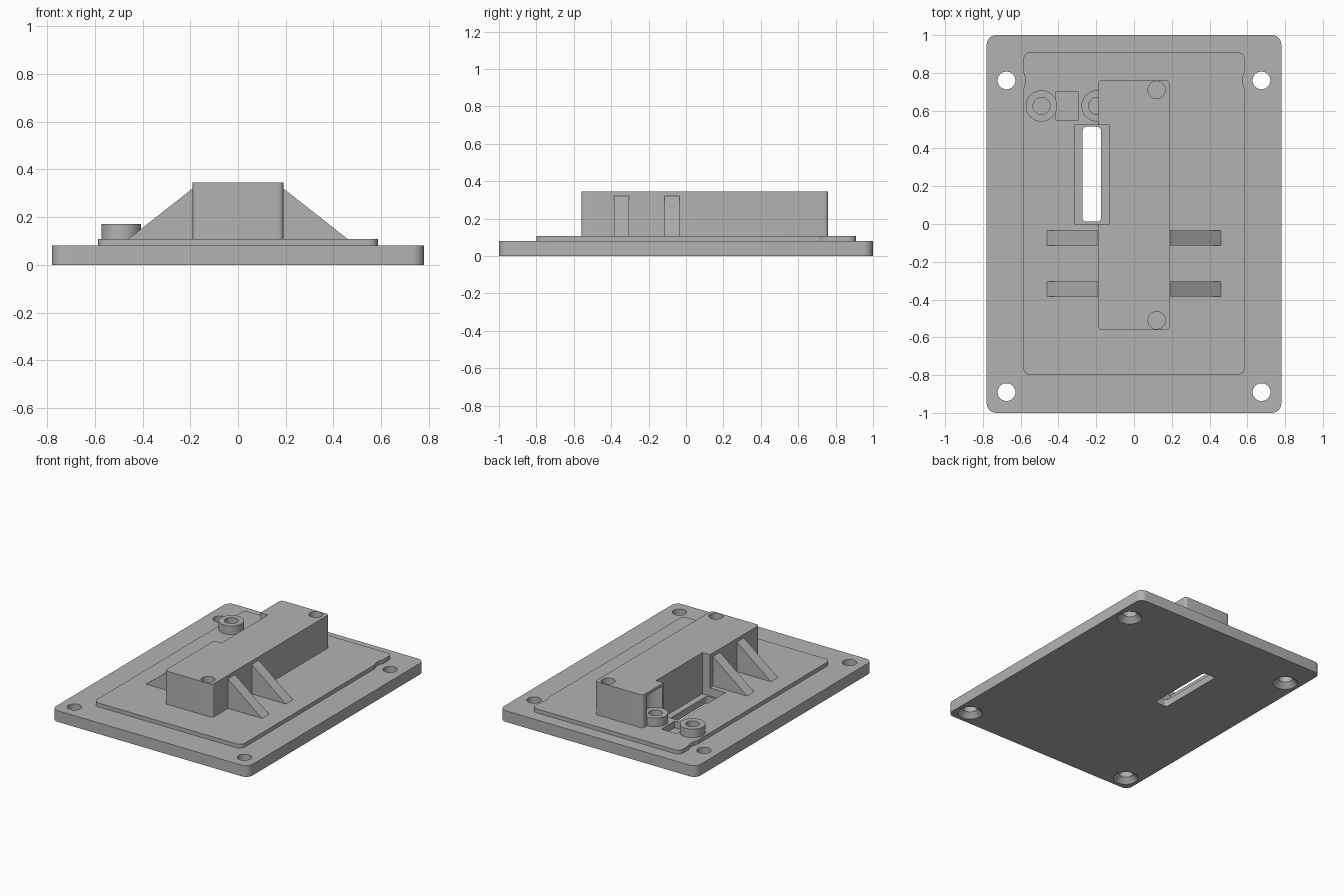
import bpy, bmesh, math
from mathutils import Vector

default = bpy.data.objects.get("Cube")
if default:
    bpy.data.objects.remove(default)

grey = bpy.data.materials.new("matte_grey")
grey.use_nodes = True
colour = (0.45, 0.45, 0.45, 1)
grey.diffuse_color = colour
grey.node_tree.nodes["Principled BSDF"].inputs["Base Color"].default_value = colour


def finish(name, bm):
    bmesh.ops.recalc_face_normals(bm, faces=bm.faces)
    mesh = bpy.data.meshes.new(name)
    bm.to_mesh(mesh)
    bm.free()
    mesh.materials.append(grey)
    obj = bpy.data.objects.new(name, mesh)
    bpy.context.collection.objects.link(obj)
    return obj


def extrude(name, points, direction):
    bm = bmesh.new()
    face = bm.faces.new([bm.verts.new(p) for p in points])
    top = bmesh.ops.extrude_face_region(bm, geom=[face])["geom"]
    verts = [g for g in top if isinstance(g, bmesh.types.BMVert)]
    bmesh.ops.translate(bm, verts=verts, vec=direction)
    return finish(name, bm)


def box(name, x0, x1, y0, y1, z0, z1, r=0.0, steps=6):
    """Upright block with rounded vertical corners."""
    if r == 0:
        pts = [(x0, y0, z0), (x1, y0, z0), (x1, y1, z0), (x0, y1, z0)]
    else:
        centres = [(x1 - r, y1 - r), (x0 + r, y1 - r), (x0 + r, y0 + r), (x1 - r, y0 + r)]
        pts = []
        for quarter, (cx, cy) in enumerate(centres):
            for i in range(steps + 1):
                a = math.pi / 2 * (quarter + i / steps)
                pts.append((cx + r * math.cos(a), cy + r * math.sin(a), z0))
    return extrude(name, pts, Vector((0, 0, z1 - z0)))


def cylinder(name, x, y, z0, z1, r0, r1=None, sides=40):
    bm = bmesh.new()
    bmesh.ops.create_cone(bm, cap_ends=True, segments=sides, radius1=r0,
                          radius2=r0 if r1 is None else r1, depth=z1 - z0)
    bmesh.ops.translate(bm, verts=bm.verts, vec=(x, y, (z0 + z1) / 2))
    return finish(name, bm)


def cut(obj, *cutters):
    for cutter in cutters:
        cutter.hide_render = True
        mod = obj.modifiers.new("cut", "BOOLEAN")
        mod.operation = "DIFFERENCE"
        mod.solver = "EXACT"
        mod.object = cutter
        bpy.context.view_layer.objects.active = obj
        bpy.ops.object.modifier_apply(modifier=mod.name)
        bpy.data.objects.remove(cutter)


PLATE, PANEL, TOP = 0.08, 0.108, 0.345
BOSS_Y, BOSS_TOP = 0.625, 0.17
BOSSES = (-0.49, -0.195)

# Base plate with countersunk corner holes
base = box("base_plate", -0.78, 0.78, -1, 1, 0, PLATE, 0.05)
for x in (-0.675, 0.675):
    for y in (-0.89, 0.76):
        cut(base, cylinder("hole", x, y, -0.1, 0.2, 0.047),
            cylinder("countersink", x, y, -0.01, 0.04, 0.092, 0.042))

# Raised panel, relieved beside the rear holes
panel = box("raised_panel", -0.587, 0.587, -0.8, 0.91, PLATE, PANEL, 0.04)
for x in (-0.675, 0.675):
    cut(panel, cylinder("relief", x, 0.76, 0.05, 0.2, 0.1))

# Window recess, through slot and small square pocket
for part in (base, panel):
    cut(part, box("recess", -0.315, -0.13, 0, 0.525, 0.05, 0.2),
        box("slot", -0.272, -0.175, 0.012, 0.515, -0.1, 0.3, 0.02),
        box("pocket", -0.415, -0.295, 0.55, 0.70, 0.06, 0.2))

# Tall housing with side cutout, boss clearance and screw holes
housing = box("housing", -0.19, 0.19, -0.56, 0.76, PANEL, TOP, 0.02)
cut(housing, box("side_cutout", -0.3, -0.13, 0, 0.525, 0, 0.5),
    cylinder("boss_clearance", BOSSES[1], BOSS_Y, 0.05, 0.325, 0.088))
for y in (-0.51, 0.71):
    cut(housing, cylinder("screw_hole", 0.12, y, 0.15, 0.5, 0.046))

# Screw bosses
bosses = []
for i, x in enumerate(BOSSES):
    boss = cylinder(f"screw_boss_{i + 1}", x, BOSS_Y, PANEL, BOSS_TOP, 0.083)
    for part in (boss, panel):
        cut(part, cylinder("bore", x, BOSS_Y, 0.05, 0.3, 0.045))
    bosses.append(boss)

# Triangular support ribs on both sides
for side, label in ((1, "left"), (-1, "right")):
    for y, place in ((-0.385, "front"), (-0.115, "rear")):
        profile = [(0.19, 0.32), (0.18, 0.32), (0.18, PANEL), (0.46, PANEL)]
        extrude(f"{label}_{place}_rib", [(side * x, y, z) for x, z in profile],
                Vector((0, 0.08, 0)))

# Smooth the round surfaces while keeping edges sharp
bpy.ops.object.select_all(action="DESELECT")
for obj in (base, panel, housing, *bosses):
    obj.select_set(True)
bpy.context.view_layer.objects.active = base
bpy.ops.object.shade_smooth_by_angle(angle=math.radians(30))
